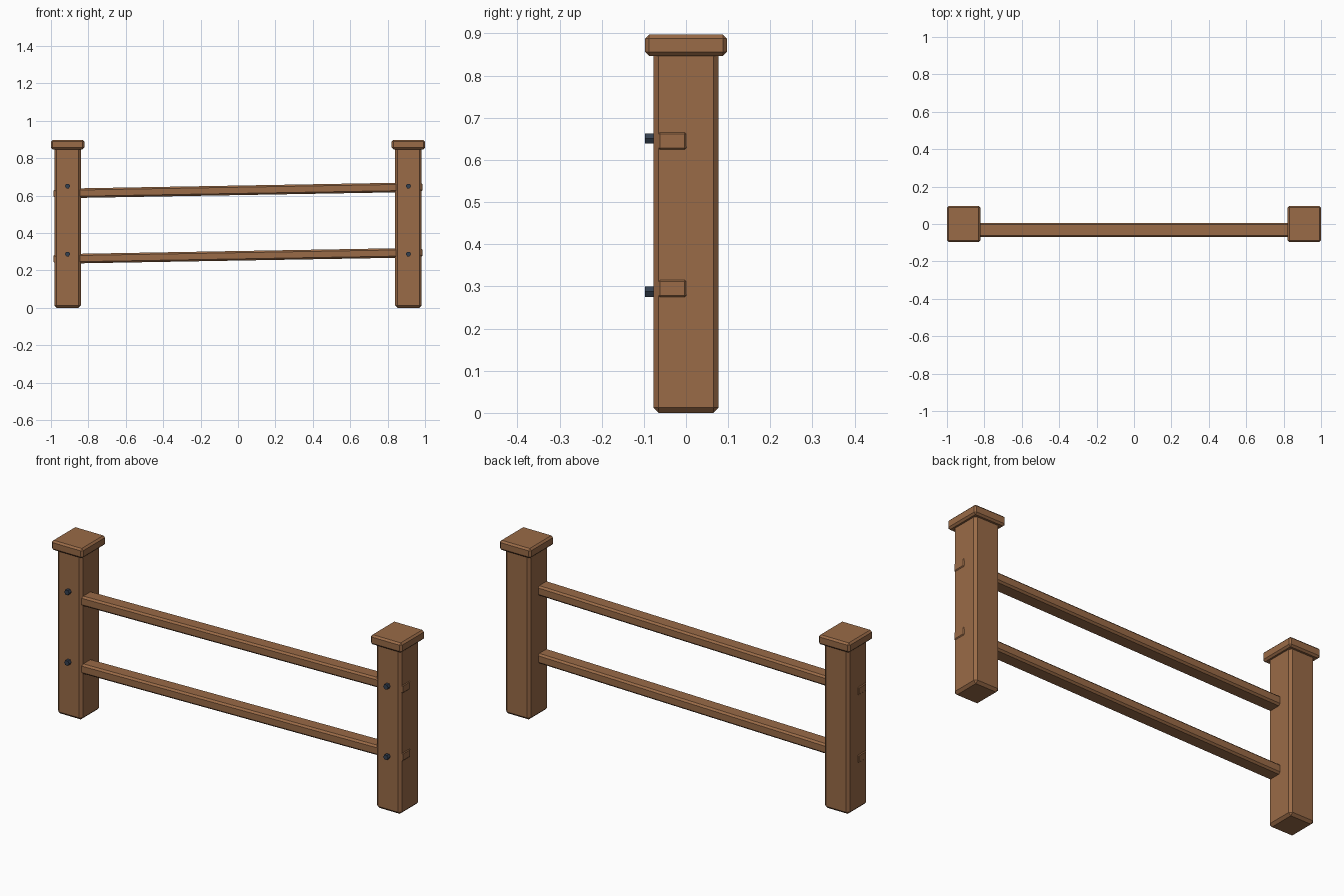
import bpy, bmesh, math
from mathutils import Matrix

if "Cube" in bpy.data.objects:
    bpy.data.objects.remove(bpy.data.objects["Cube"])


def material(name, rgb):
    m = bpy.data.materials.new(name)
    m.diffuse_color = (*rgb, 1)
    m.use_nodes = True
    m.node_tree.nodes["Principled BSDF"].inputs["Base Color"].default_value = m.diffuse_color
    return m


wood = material("brown_wood", (0.32, 0.145, 0.063))
metal = material("dark_slate_metal", (0.036, 0.052, 0.08))


def finish(name, bm, mat):
    mesh = bpy.data.meshes.new(name)
    bm.to_mesh(mesh)
    bm.free()
    mesh.materials.append(mat)
    ob = bpy.data.objects.new(name, mesh)
    bpy.context.collection.objects.link(ob)
    return ob


def chamfered_box(name, centre, size, chamfer, tilt=0.0):
    bm = bmesh.new()
    bmesh.ops.create_cube(bm, size=1)
    bmesh.ops.scale(bm, vec=size, verts=bm.verts)
    bmesh.ops.bevel(bm, geom=bm.edges[:], offset=chamfer, segments=1,
                    affect='EDGES')
    bmesh.ops.transform(bm, verts=bm.verts, matrix=Matrix.Translation(centre)
                        @ Matrix.Rotation(-tilt, 4, 'Y'))
    return finish(name, bm, wood)


def hex_bolt(name, x, z):
    bm = bmesh.new()
    bmesh.ops.create_cone(bm, cap_ends=True, segments=6, radius1=0.014,
                          radius2=0.014, depth=0.032,
                          matrix=Matrix.Translation((x, -0.081, z))
                          @ Matrix.Rotation(math.pi / 2, 4, 'X')
                          @ Matrix.Rotation(math.pi / 2, 4, 'Z'))
    # turn the hexagon so that two corners point sideways
    xs = [v.co.x for v in bm.verts]
    if max(xs) - min(xs) < 0.0275:
        bmesh.ops.rotate(bm, verts=bm.verts, cent=(x, 0, z),
                         matrix=Matrix.Rotation(math.pi / 6, 3, 'Y'))
    return finish(name, bm, metal)


# posts, caps and bolt heads
for side, x in (("left", -0.911), ("right", 0.911)):
    chamfered_box(side + "_post", (x, 0, 0.43), (0.142, 0.155, 0.86), 0.0125)
    chamfered_box(side + "_post_cap", (x, 0, 0.872), (0.178, 0.194, 0.05), 0.009)
    for level, z in (("upper", 0.651), ("lower", 0.2875)):
        hex_bolt(f"{side}_{level}_bolt", x, z)

# slightly sloping rails, poking through the posts
for level, z in (("upper", 0.628), ("lower", 0.278)):
    chamfered_box(level + "_rail", (0, -0.0325, z), (1.972, 0.076, 0.051),
                  0.009, tilt=0.0175)
